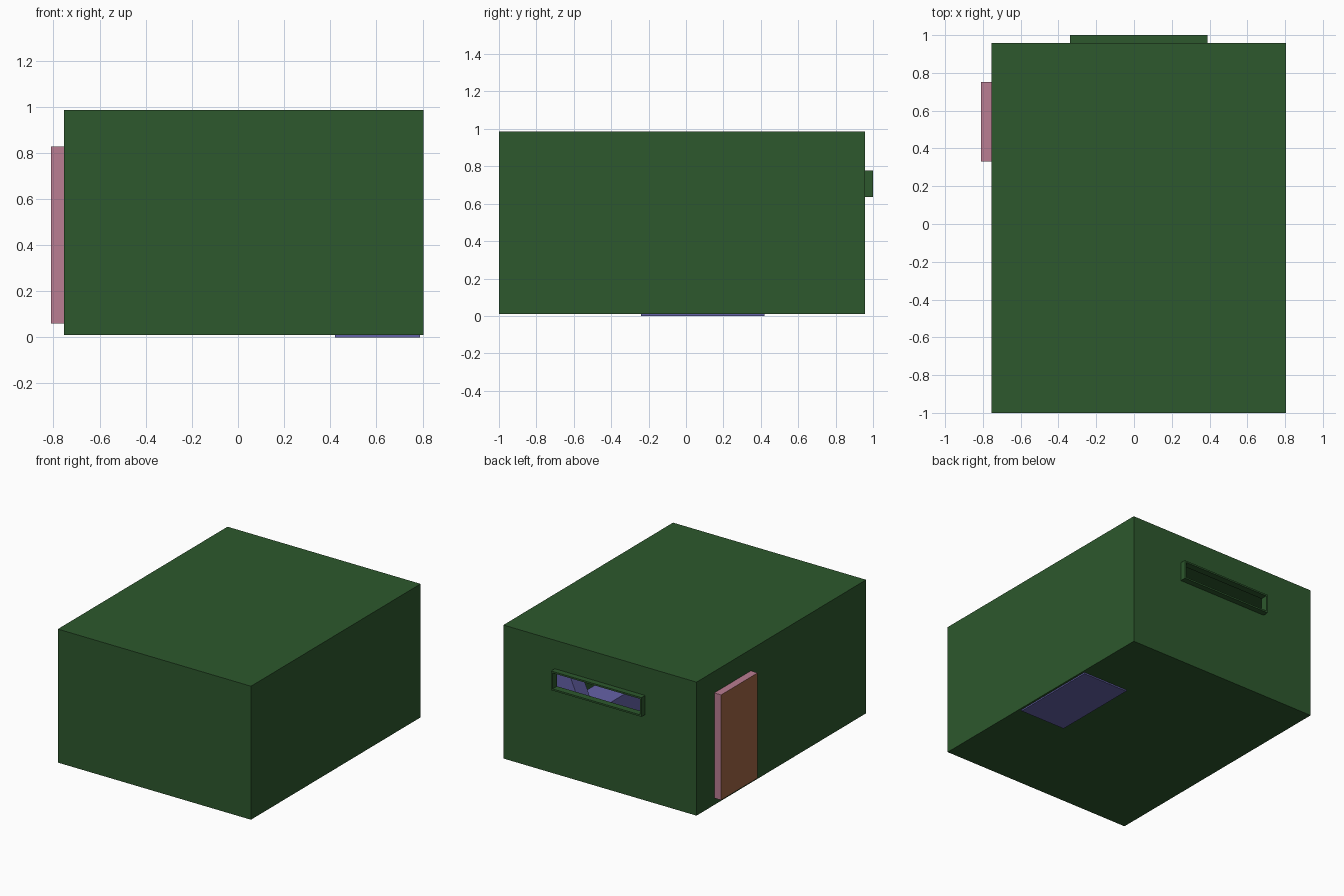
import bpy, bmesh

if "Cube" in bpy.data.objects:
    bpy.data.objects.remove(bpy.data.objects["Cube"])


def linear(c):
    c /= 255
    return c / 12.92 if c <= 0.04045 else ((c + 0.055) / 1.055) ** 2.4


def material(name, rgb):
    m = bpy.data.materials.new(name)
    m.diffuse_color = (*[linear(c) for c in rgb], 1)
    m.use_nodes = True
    m.node_tree.nodes["Principled BSDF"].inputs["Base Color"].default_value = m.diffuse_color
    return m


GREEN = material("dark_green", (45, 88, 45))
PINK = material("dusty_pink", (186, 125, 146))
BROWN = material("wood_brown", (160, 102, 70))
PURPLE = material("soft_purple", (101, 98, 168))


def finish(name, bm, *mats):
    bmesh.ops.recalc_face_normals(bm, faces=bm.faces)
    me = bpy.data.meshes.new(name)
    bm.to_mesh(me)
    bm.free()
    for m in mats:
        me.materials.append(m)
    ob = bpy.data.objects.new(name, me)
    bpy.context.collection.objects.link(ob)
    return ob


def add_box(bm, x0, x1, y0, y1, z0, z1):
    vs = bmesh.ops.create_cube(bm, size=1)["verts"]
    for v in vs:
        v.co.x = x1 if v.co.x > 0 else x0
        v.co.y = y1 if v.co.y > 0 else y0
        v.co.z = z1 if v.co.z > 0 else z0


def box(name, dims, *mats):
    bm = bmesh.new()
    add_box(bm, *dims)
    return finish(name, bm, *mats)


def apply_cut(target, cutter):
    cutter.hide_render = True
    mod = target.modifiers.new("cut", "BOOLEAN")
    mod.operation = "DIFFERENCE"
    mod.solver = "EXACT"
    mod.object = cutter


X0, X1, Y0, Y1, Z0, Z1 = -0.755, 0.805, -1.0, 0.957, 0.01, 0.985
T = 0.008  # wall thickness

# Hollow room: a box with an inner box of reversed faces, opened by the window
room = box("room_shell", (X0, X1, Y0, Y1, Z0, Z1), GREEN)
inner = box("room_hollow_cutter", (X0 + T, X1 - T, Y0 + T, Y1 - T, Z0 + T / 2, Z1 - T), GREEN)
apply_cut(room, inner)

# Window opening and its projecting frame
WX0, WX1, WZ0, WZ1, F = -0.34, 0.39, 0.637, 0.777, 0.012
hole = box("window_cutter", (WX0 + F, WX1 - F, 0.9, 1.1, WZ0 + F, WZ1 - F), GREEN)
apply_cut(room, hole)
bm = bmesh.new()
for z in (WZ0, WZ1 - F):
    add_box(bm, WX0, WX1, Y1 - T, 1.0, z, z + F)
for x in (WX0, WX1 - F):
    add_box(bm, x, x + F, Y1 - T, 1.0, WZ0 + F, WZ1 - F)
finish("window_frame", bm, GREEN)

# Door: pink edges, brown broad faces
door = box("door", (-0.81, X0 + T + 0.004, 0.33, 0.752, 0.06, 0.828), PINK, BROWN)
for p in door.data.polygons:
    if abs(p.normal.x) > 0.9:
        p.material_index = 1

# Sofa inside the room; its base shows just below the floor
box("sofa_seat", (0.42, 0.66, -0.24, 0.42, 0.0, 0.26), PURPLE)
box("sofa_rear_plinth", (0.66, 0.79, -0.24, 0.42, 0.0, 0.1), PURPLE)

# Sloping end panels of the sofa
profile = [(0.56, 0.1), (0.79, 0.1), (0.79, 0.5), (0.665, 0.5), (0.56, 0.26)]
for name, ya, yb in (("sofa_back_panel", 0.3, 0.42), ("sofa_front_panel", -0.24, -0.12)):
    bm = bmesh.new()
    face = bm.faces.new([bm.verts.new((x, ya, z)) for x, z in profile])
    ext = bmesh.ops.extrude_face_region(bm, geom=[face])["geom"]
    for v in ext:
        if isinstance(v, bmesh.types.BMVert):
            v.co.y = yb
    finish(name, bm, PURPLE)
